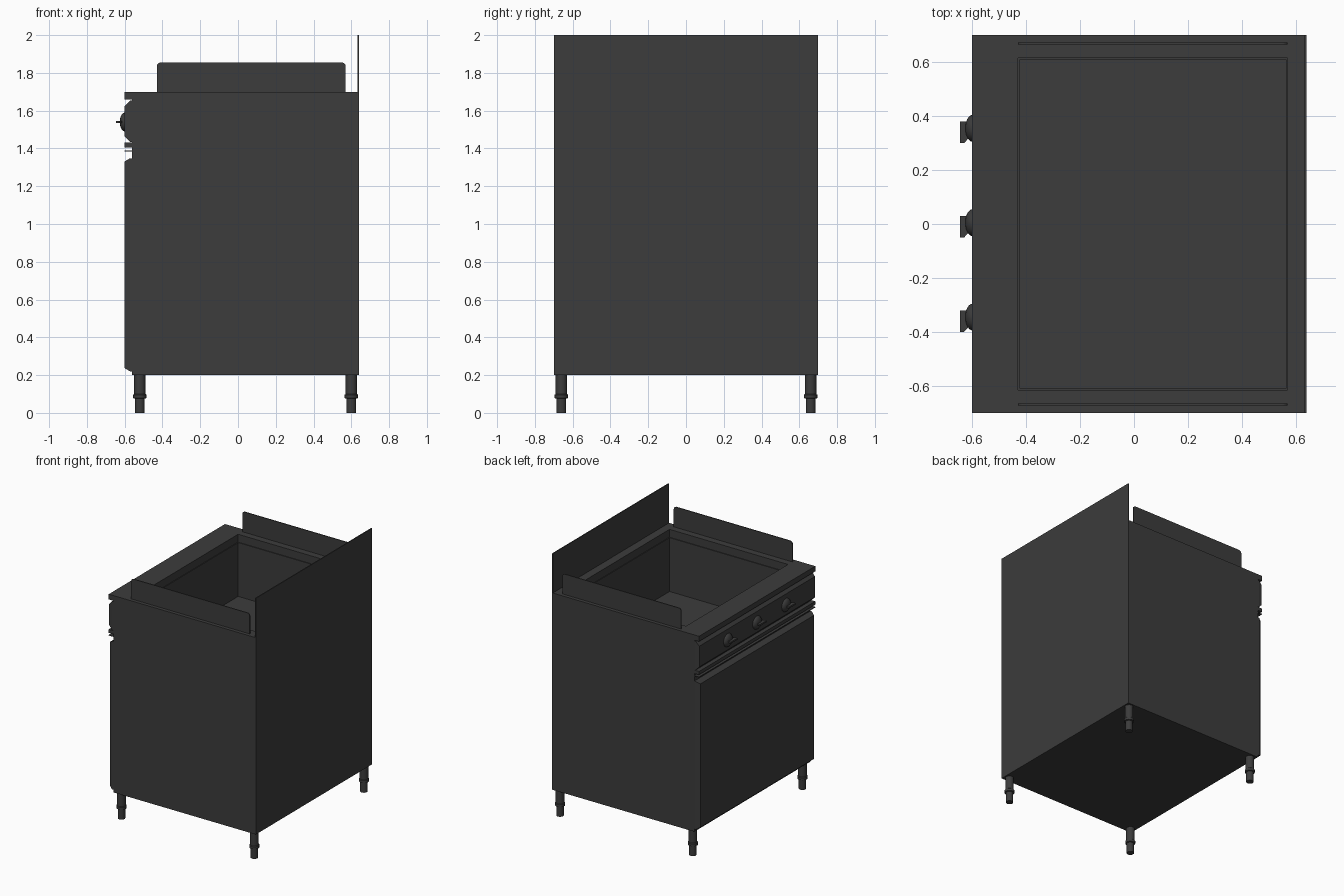
import bpy, bmesh, math
from mathutils import Matrix, Vector

cube = bpy.data.objects.get("Cube")
if cube:
    bpy.data.objects.remove(cube, do_unlink=True)

# One dark steel finish for everything
steel = bpy.data.materials.new("dark_steel")
steel.use_nodes = True
COLOR = (0.045, 0.045, 0.045, 1)
steel.diffuse_color = COLOR
steel.node_tree.nodes["Principled BSDF"].inputs["Base Color"].default_value = COLOR


def finish(name, bm, smooth=False):
    bmesh.ops.recalc_face_normals(bm, faces=bm.faces)
    mesh = bpy.data.meshes.new(name)
    bm.to_mesh(mesh)
    bm.free()
    mesh.materials.append(steel)
    obj = bpy.data.objects.new(name, mesh)
    bpy.context.collection.objects.link(obj)
    if smooth:
        bpy.ops.object.select_all(action="DESELECT")
        obj.select_set(True)
        bpy.context.view_layer.objects.active = obj
        bpy.ops.object.shade_smooth_by_angle(angle=math.radians(35))
    return obj


def prism(name, points, y0, y1):
    """Extrude an x-z outline along y."""
    bm = bmesh.new()
    face = bm.faces.new([bm.verts.new((x, y0, z)) for x, z in points])
    ext = bmesh.ops.extrude_face_region(bm, geom=[face])
    verts = [g for g in ext["geom"] if isinstance(g, bmesh.types.BMVert)]
    bmesh.ops.translate(bm, verts=verts, vec=(0, y1 - y0, 0))
    return finish(name, bm)


def box(name, x0, x1, y0, y1, z0, z1):
    return prism(name, [(x0, z0), (x1, z0), (x1, z1), (x0, z1)], y0, y1)


def lathe(name, profile, origin, axis="Z", sides=24):
    """Spin a (radius, height) profile around z, optionally turned to point at -x."""
    bm = bmesh.new()
    verts = [bm.verts.new((r, 0, h)) for r, h in profile]
    edges = [bm.edges.new(pair) for pair in zip(verts, verts[1:])]
    bmesh.ops.spin(bm, geom=verts + edges, cent=(0, 0, 0), axis=(0, 0, 1),
                   angle=math.tau, steps=sides)
    bmesh.ops.remove_doubles(bm, verts=bm.verts, dist=0.0005)
    if axis == "-X":
        bm.transform(Matrix.Rotation(-math.pi / 2, 4, "Y"))
    bm.transform(Matrix.Translation(Vector(origin)))
    return finish(name, bm, smooth=True)


def carve(obj, cutter):
    mod = obj.modifiers.new("well", "BOOLEAN")
    mod.operation, mod.solver, mod.object = "DIFFERENCE", "EXACT", cutter
    bpy.context.view_layer.objects.active = obj
    bpy.ops.object.modifier_apply(modifier=mod.name)
    bpy.data.objects.remove(cutter, do_unlink=True)


def chamfered_panel(name, z0, z1, slope_z, slope_y):
    """Panel on the -x side whose outer face is smaller than its back."""
    bm = bmesh.new()
    rings = []
    for x, inset in ((-0.56, 0), (-0.572, 0), (-0.6, 1)):
        dy, dz = slope_y * inset, slope_z * inset
        rings.append([bm.verts.new((x, s * (0.7 - dy), z)) for s, z in
                      ((-1, z0 + dz), (1, z0 + dz), (1, z1 - dz), (-1, z1 - dz))])
    for a, b in zip(rings, rings[1:]):
        for i in range(4):
            j = (i + 1) % 4
            bm.faces.new((a[i], a[j], b[j], b[i]))
    bm.faces.new(rings[0])
    bm.faces.new(rings[-1])
    return finish(name, bm)


# Cabinet with overhanging worktop, hollowed by a stepped well
cabinet = prism("cabinet", [(-0.56, 0.2), (0.64, 0.2), (0.64, 1.7),
                            (-0.6, 1.7), (-0.6, 1.66), (-0.56, 1.66)], -0.7, 0.7)
carve(cabinet, box("upper_cutter", -0.43, 0.57, -0.615, 0.615, 1.64, 1.8))
carve(cabinet, box("lower_cutter", -0.425, 0.565, -0.609, 0.609, 1.23, 1.66))

# Splash panel behind the worktop
box("back_splash", 0.633, 0.64, -0.7, 0.7, 1.7, 2.0)

# Side guards with rounded upper corners
RADIUS = 0.02
outline = [(-0.43, 1.7), (0.57, 1.7)]
for cx, start in ((0.57 - RADIUS, 0), (-0.43 + RADIUS, 90)):
    for step in range(6):
        a = math.radians(start + step * 18)
        outline.append((cx + RADIUS * math.cos(a), 1.855 - RADIUS + RADIUS * math.sin(a)))
for side, y in (("left", 0.666), ("right", -0.673)):
    prism(side + "_guard", outline, y, y + 0.007)

# Control panel, trim strips and door
chamfered_panel("control_panel", 1.435, 1.653, 0.03, 0.004)
box("trim_strip", -0.6, -0.55, -0.7, 0.7, 1.406, 1.432)
box("door_pull_strip", -0.6, -0.55, -0.7, 0.7, 1.385, 1.39)
chamfered_panel("door", 0.22, 1.348, 0.017, 0.015)

# Knobs: domed base with a flat grip
dome = [(0.05 * math.cos(t * math.pi / 12), 0.028 * math.sin(t * math.pi / 12))
        for t in range(7)]
for n, y in enumerate((-0.345, 0.005, 0.355), 1):
    lathe(f"knob_{n}_base", [(0, 0)] + dome, (-0.598, y, 1.54), "-X")
    bm = bmesh.new()
    grip = [(-0.598, 0.05), (-0.623, 0.025), (-0.645, 0.025),
            (-0.645, -0.055), (-0.63, -0.055), (-0.598, -0.02)]
    face = bm.faces.new([bm.verts.new((x, y + d, 1.534)) for x, d in grip])
    ext = bmesh.ops.extrude_face_region(bm, geom=[face])
    top = [g for g in ext["geom"] if isinstance(g, bmesh.types.BMVert)]
    bmesh.ops.translate(bm, verts=top, vec=(0, 0, 0.012))
    finish(f"knob_{n}_grip", bm)

# Adjustable feet with a collar
foot = [(0, 0), (0.026, 0), (0.026, 0.075), (0.035, 0.078), (0.035, 0.096),
        (0.03, 0.1), (0.03, 0.2), (0, 0.2)]
for x, end in ((-0.52, "front"), (0.6, "rear")):
    for y, side in ((-0.66, "right"), (0.66, "left")):
        lathe(f"{end}_{side}_foot", foot, (x, y, 0))
